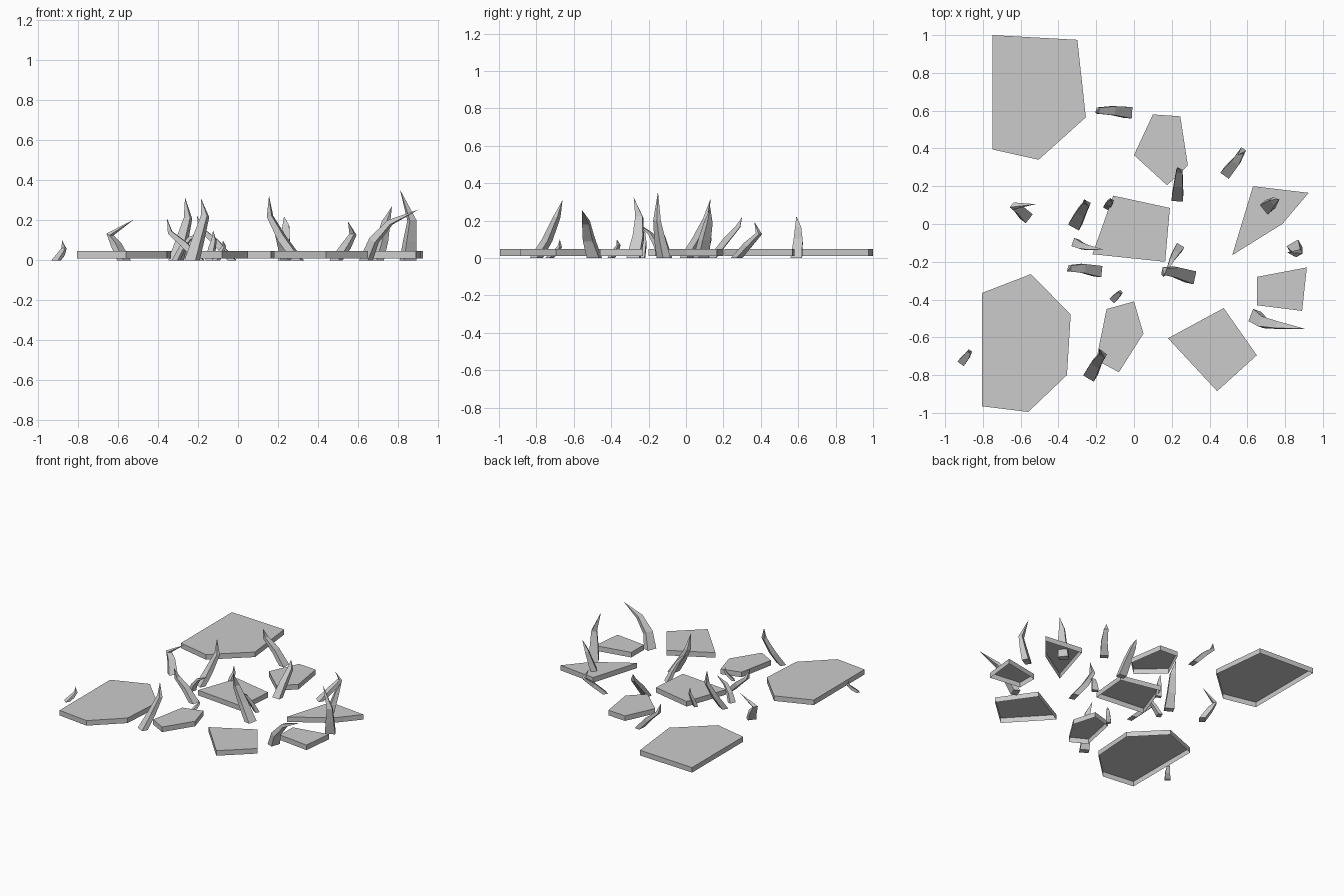
import bpy
from mathutils import Vector


def make(name, verts, faces):
    me = bpy.data.meshes.new(name)
    me.from_pydata(verts, [], faces)
    me.update()
    ob = bpy.data.objects.new(name, me)
    bpy.context.collection.objects.link(ob)
    return ob


def slab(name, pts, z0=0.01, z1=0.048):
    # flat paving stone: walls and top, open underneath
    if sum(a[0] * b[1] - b[0] * a[1] for a, b in zip(pts, pts[1:] + pts[:1])) < 0:
        pts = pts[::-1]
    n = len(pts)
    verts = [(x, y, z) for z in (z0, z1) for x, y in pts]
    faces = [(i, (i + 1) % n, (i + 1) % n + n, i + n) for i in range(n)]
    make(name, verts, faces + [tuple(range(n, 2 * n))])


def blade(name, w, *path):
    # tapering four-sided blade along a bent path, ending in a point
    path = [Vector(p) for p in path]
    lean = path[2] - path[0]
    lean.z = 0
    lean.normalize()
    side = Vector((-lean.y, lean.x, 0))
    verts = []
    for i, (p, s) in enumerate(zip(path[:3], (1, 0.8, 0.55))):
        t = (path[i + 1] - path[max(i - 1, 0)]).normalized()
        out = lean if i == 0 else side.cross(t).normalized()
        if out.dot(lean) < 0:
            out = -out
        a, b = side * w * s * 0.5, out * w * s * 0.33
        verts += [p - a - b, p - a + b, p + a + b, p + a - b]
    verts.append(path[3])
    faces = [(0, 1, 2, 3)]
    for r in (0, 4):
        faces += [(r + k, r + 4 + k, r + 4 + (k + 1) % 4, r + (k + 1) % 4) for k in range(4)]
    faces += [(8 + k, 12, 8 + (k + 1) % 4) for k in range(4)]
    ob = make(name, verts, faces)
    import bmesh
    bm = bmesh.new()
    bm.from_mesh(ob.data)
    bmesh.ops.recalc_face_normals(bm, faces=bm.faces)
    bm.to_mesh(ob.data)
    bm.free()


# paving stones
slab("stone_back_left", [(-.75, 1), (-.30, .975), (-.255, .565), (-.505, .34), (-.75, .395)])
slab("stone_back", [(.10, .58), (.245, .57), (.285, .31), (.175, .205), (0, .365)])
slab("stone_middle", [(-.11, .15), (.19, .085), (.165, -.2), (-.22, -.16)])
slab("stone_right", [(.63, .2), (.925, .165), (.785, 0), (.52, -.165)])
slab("stone_right_small", [(.65, -.28), (.915, -.23), (.89, -.46), (.65, -.43)])
slab("stone_front_right", [(.18, -.605), (.475, -.445), (.65, -.695), (.44, -.885)])
slab("stone_front", [(-.145, -.45), (0, -.41), (.05, -.58), (-.08, -.785), (-.2, -.72)])
slab("stone_front_left", [(-.805, -.365), (-.545, -.265), (-.335, -.48),
                          (-.355, -.8), (-.56, -.995), (-.805, -.965)])

# tall grass blades
T = "grass_blade_tall"
blade(T, .065, (-.23, -.8, 0), (-.2, -.74, .1), (-.165, -.69, .22), (-.185, -.66, .31))
blade(T, .065, (-.31, 0, 0), (-.28, .06, .1), (-.25, .11, .21), (-.265, .13, .315))
blade(T, .07, (.3, -.28, 0), (.22, -.255, .11), (.16, -.25, .22), (.155, -.28, .325))
blade(T, .07, (.85, -.12, 0), (.86, -.14, .1), (.87, -.155, .2), (.81, -.15, .355))
blade(T, .07, (.64, -.49, .0), (.68, -.52, .1), (.76, -.535, .19), (.905, -.555, .255))
blade(T, .07, (.69, .08, .0), (.72, .1, .1), (.74, .12, .19), (.77, .13, .27))

# medium grass blades
M = "grass_blade_medium"
blade(M, .06, (.23, .14, 0), (.235, .21, .09), (.24, .28, .17), (.23, .3, .22))
blade(M, .06, (-.03, .59, 0), (-.11, .6, .09), (-.19, .6, .16), (-.205, .59, .225))
blade(M, .06, (-.19, -.25, 0), (-.27, -.235, .08), (-.34, -.235, .14), (-.355, -.25, .21))
blade(M, .055, (.49, .27, 0), (.54, .33, .07), (.575, .39, .13), (.55, .365, .195))
blade(M, .06, (-.57, .04, 0), (-.61, .08, .08), (-.64, .095, .13), (-.52, .105, .205))
blade(M, .045, (-.31, -.1, 0), (-.28, -.115, .06), (-.24, -.125, .11), (-.16, -.135, .15))
blade(M, .045, (.24, -.125, 0), (.22, -.155, .07), (.2, -.19, .13), (.165, -.265, .19))

# short grass blades
S = "grass_blade_short"
blade(S, .04, (-.91, -.73, 0), (-.885, -.7, .03), (-.87, -.675, .06), (-.88, -.675, .1))
blade(S, .035, (-.11, -.4, 0), (-.085, -.375, .04), (-.07, -.36, .07), (-.075, -.37, .1))
blade(S, .04, (-.14, .09, 0), (-.13, .11, .06), (-.12, .125, .1), (-.125, .13, .15))
